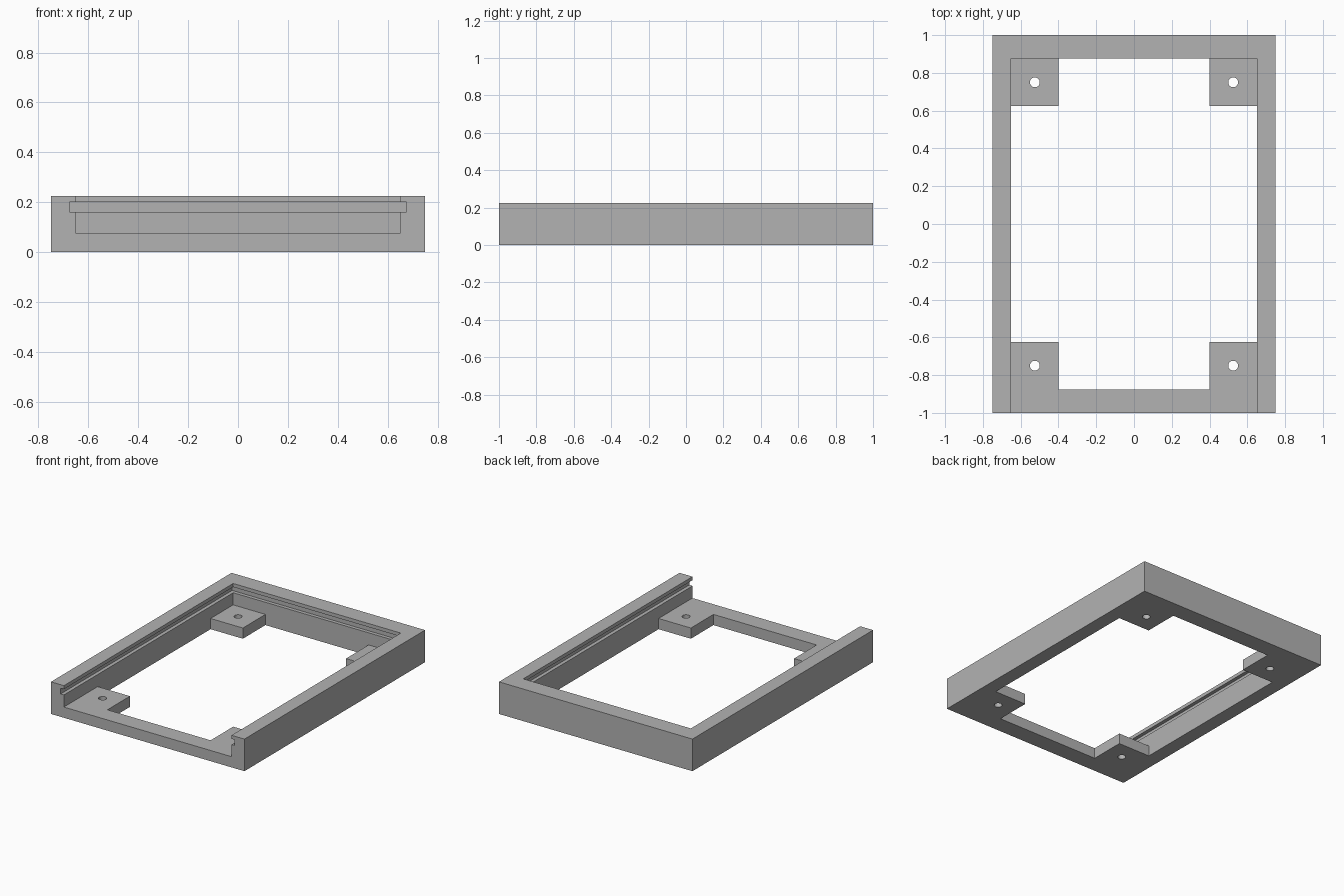
import bpy

cube = bpy.data.objects.get("Cube")
if cube:
    bpy.data.objects.remove(cube, do_unlink=True)

# Overall sizes
HALF_W, HALF_L, HEIGHT = 0.75, 1.0, 0.225
INNER_W, INNER_L = 0.65, 0.875
FLOOR = 0.075
GROOVE = 0.025
OUT = 0.3  # how far cutters overshoot the body

grey = bpy.data.materials.new("plain grey")
grey.use_nodes = True
colour = (0.45, 0.45, 0.45, 1)
grey.diffuse_color = colour
grey.node_tree.nodes["Principled BSDF"].inputs["Base Color"].default_value = colour


def box(name, x, y, z):
    """Box from (min, max) pairs on each axis."""
    bpy.ops.mesh.primitive_cube_add(size=1)
    ob = bpy.context.object
    ob.name = name
    for v in ob.data.vertices:
        v.co = [lo if c < 0 else hi for c, (lo, hi) in zip(v.co, (x, y, z))]
    return ob


def cut(body, cutter):
    """Subtract the cutter from the body and discard it."""
    cutter.hide_render = True
    mod = body.modifiers.new("cut", 'BOOLEAN')
    mod.operation = 'DIFFERENCE'
    mod.solver = 'EXACT'
    mod.object = cutter
    bpy.context.view_layer.objects.active = body
    bpy.ops.object.modifier_apply(modifier=mod.name)
    bpy.data.objects.remove(cutter, do_unlink=True)


# Solid tray body
frame = box("tray_frame", (-HALF_W, HALF_W), (-HALF_L, HALF_L), (0, HEIGHT))
frame.data.materials.append(grey)

# Cavity above the floor, open at the front
cut(frame, box("cavity_cutter", (-INNER_W, INNER_W),
               (-HALF_L - OUT, INNER_L), (FLOOR, HEIGHT + OUT)))

# Groove for a sliding lid along the sides and back
cut(frame, box("groove_cutter", (-INNER_W - GROOVE, INNER_W + GROOVE),
               (-HALF_L - OUT, INNER_L + GROOVE), (0.16, 0.2)))

# Cross-shaped floor opening that leaves four corner pads
PAD = 0.25
for w, l in ((INNER_W, INNER_L - PAD), (INNER_W - PAD, INNER_L)):
    cut(frame, box("opening_cutter", (-w, w), (-l, l), (-OUT, 0.12)))

# Screw hole in each pad
for sx in (-1, 1):
    for sy in (-1, 1):
        bpy.ops.mesh.primitive_cylinder_add(
            vertices=32, radius=0.026, depth=0.3,
            location=(sx * (INNER_W - PAD / 2), sy * (INNER_L - PAD / 2), 0))
        cut(frame, bpy.context.object)

frame.select_set(True)
bpy.context.view_layer.objects.active = frame
bpy.ops.object.shade_smooth_by_angle()
